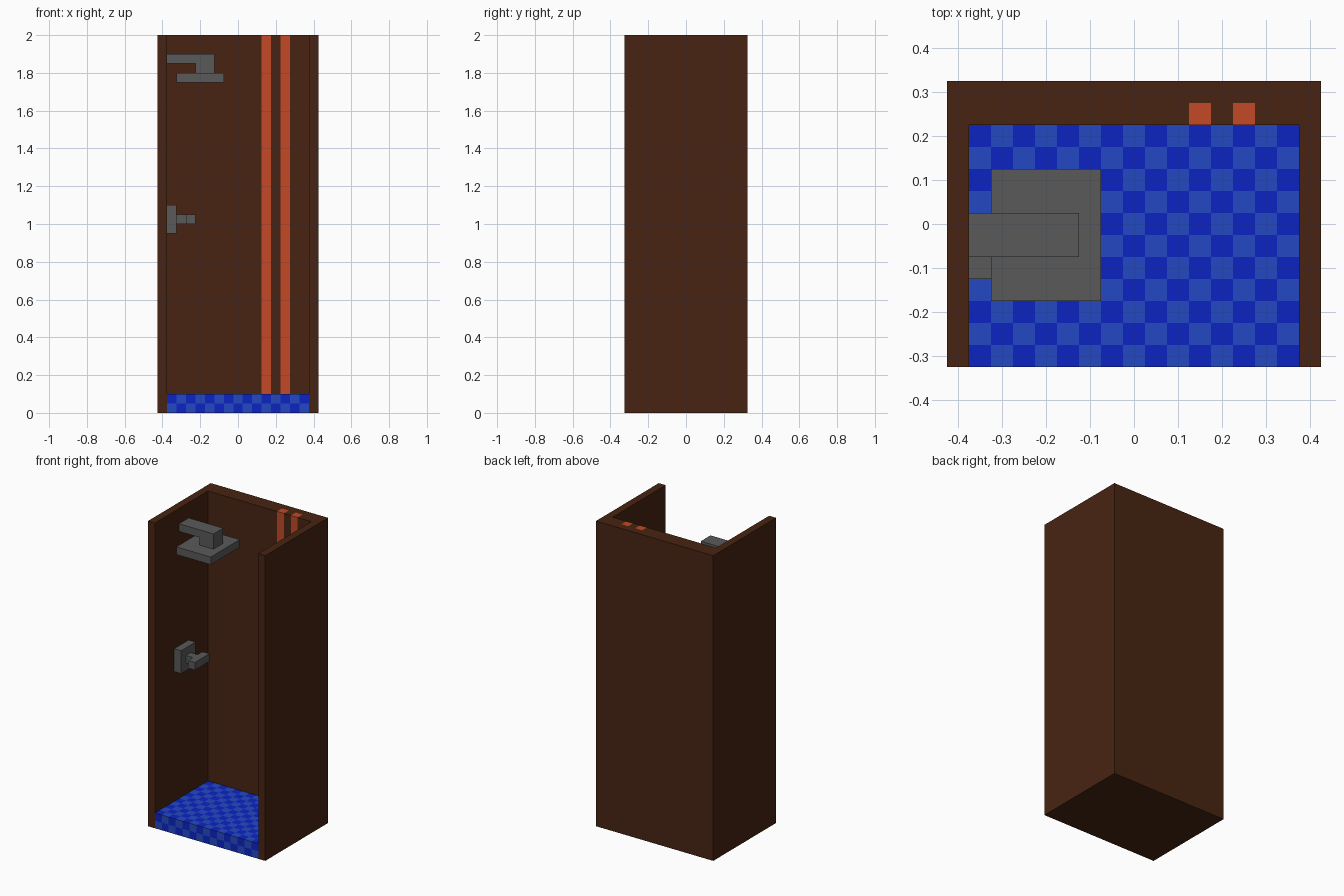
import bpy, bmesh
from mathutils import Vector

if "Cube" in bpy.data.objects:
    bpy.data.objects.remove(bpy.data.objects["Cube"])

V = 0.05  # module size


def material(name, rgb):
    lin = [((c / 255 + 0.055) / 1.055) ** 2.4 if c > 10 else c / 255 / 12.92 for c in rgb]
    m = bpy.data.materials.new(name)
    m.diffuse_color = (*lin, 1)
    m.use_nodes = True
    m.node_tree.nodes["Principled BSDF"].inputs["Base Color"].default_value = m.diffuse_color
    return m


brown = material("brown_wall", (72, 36, 18))
orange = material("orange_pipe", (195, 73, 37))
dark_blue = material("dark_tile", (12, 36, 195))
light_blue = material("light_tile", (36, 73, 195))
grey = material("grey_metal", (90, 90, 90))


def finish(name, bm, mats):
    bmesh.ops.recalc_face_normals(bm, faces=bm.faces)
    me = bpy.data.meshes.new(name)
    bm.to_mesh(me)
    bm.free()
    for m in mats:
        me.materials.append(m)
    ob = bpy.data.objects.new(name, me)
    bpy.context.collection.objects.link(ob)
    return ob


def prism(bm, outline, z0, z1):
    """Extrude a flat outline from z0 up to z1."""
    face = bm.faces.new([bm.verts.new((x, y, z0)) for x, y in outline])
    ext = bmesh.ops.extrude_face_region(bm, geom=[face], use_keep_orig=True)
    top = [g for g in ext["geom"] if isinstance(g, bmesh.types.BMVert)]
    bmesh.ops.translate(bm, verts=top, vec=(0, 0, z1 - z0))


def box(bm, x0, x1, y0, y1, z0, z1):
    prism(bm, [(x0, y0), (x1, y0), (x1, y1), (x0, y1)], z0, z1)


def brown_underside(bm, index):
    bmesh.ops.recalc_face_normals(bm, faces=bm.faces)
    for f in bm.faces:
        if f.normal.z < -0.9:
            f.material_index = index


# U-shaped cabin wall with two slots in the back for the pipes
pipe_x = (0.125, 0.225)
outline = [(-0.425, -0.325), (-0.375, -0.325), (-0.375, 0.225)]
for x in pipe_x:
    outline += [(x, 0.225), (x, 0.275), (x + V, 0.275), (x + V, 0.225)]
outline += [(0.375, 0.225), (0.375, -0.325), (0.425, -0.325), (0.425, 0.325), (-0.425, 0.325)]
bm = bmesh.new()
prism(bm, outline, 0, 2)
finish("cabin_wall", bm, [brown])

# Water pipes set flush into the back wall
for name, x in zip(("left_pipe", "right_pipe"), pipe_x):
    bm = bmesh.new()
    box(bm, x, x + V, 0.225, 0.275, 0, 2)
    brown_underside(bm, 1)
    finish(name, bm, [orange, brown])

# Chequered floor tray: cut along the tile grid, colour by cell parity
lo = Vector((-0.375, -0.325, 0))
bm = bmesh.new()
box(bm, -0.375, 0.375, -0.325, 0.225, 0, 0.1)
for axis, count in enumerate((15, 11, 2)):
    normal = Vector((0, 0, 0))
    normal[axis] = 1
    for i in range(1, count):
        bmesh.ops.bisect_plane(bm, geom=bm.verts[:] + bm.edges[:] + bm.faces[:],
                               plane_co=lo + normal * i * V, plane_no=normal)
bmesh.ops.recalc_face_normals(bm, faces=bm.faces)
for f in bm.faces:
    cell = (f.calc_center_median() - f.normal * V / 2 - lo) / V
    f.material_index = (sum(int(c) for c in cell) + 1) % 2
brown_underside(bm, 2)
finish("tiled_floor", bm, [dark_blue, light_blue, brown])

# Shower head: bent arm plus flat spray plate
bm = bmesh.new()
bent = [(-0.375, 1.9), (-0.375, 1.85), (-0.225, 1.85), (-0.225, 1.8), (-0.125, 1.8), (-0.125, 1.9)]
face = bm.faces.new([bm.verts.new((x, -0.075, z)) for x, z in bent])
ext = bmesh.ops.extrude_face_region(bm, geom=[face], use_keep_orig=True)
bmesh.ops.translate(bm, verts=[g for g in ext["geom"] if isinstance(g, bmesh.types.BMVert)],
                    vec=(0, 0.1, 0))
finish("shower_arm", bm, [grey])

# Spray plate and tap parts
for name, dims in {
    "spray_plate": (-0.325, -0.075, -0.175, 0.125, 1.75, 1.8),
    "tap_plate": (-0.375, -0.325, -0.125, 0.025, 0.95, 1.1),
    "tap_stem": (-0.325, -0.275, -0.075, -0.025, 1.0, 1.05),
    "tap_handle": (-0.275, -0.225, -0.125, 0.025, 1.0, 1.05),
}.items():
    bm = bmesh.new()
    box(bm, *dims)
    finish(name, bm, [grey])
